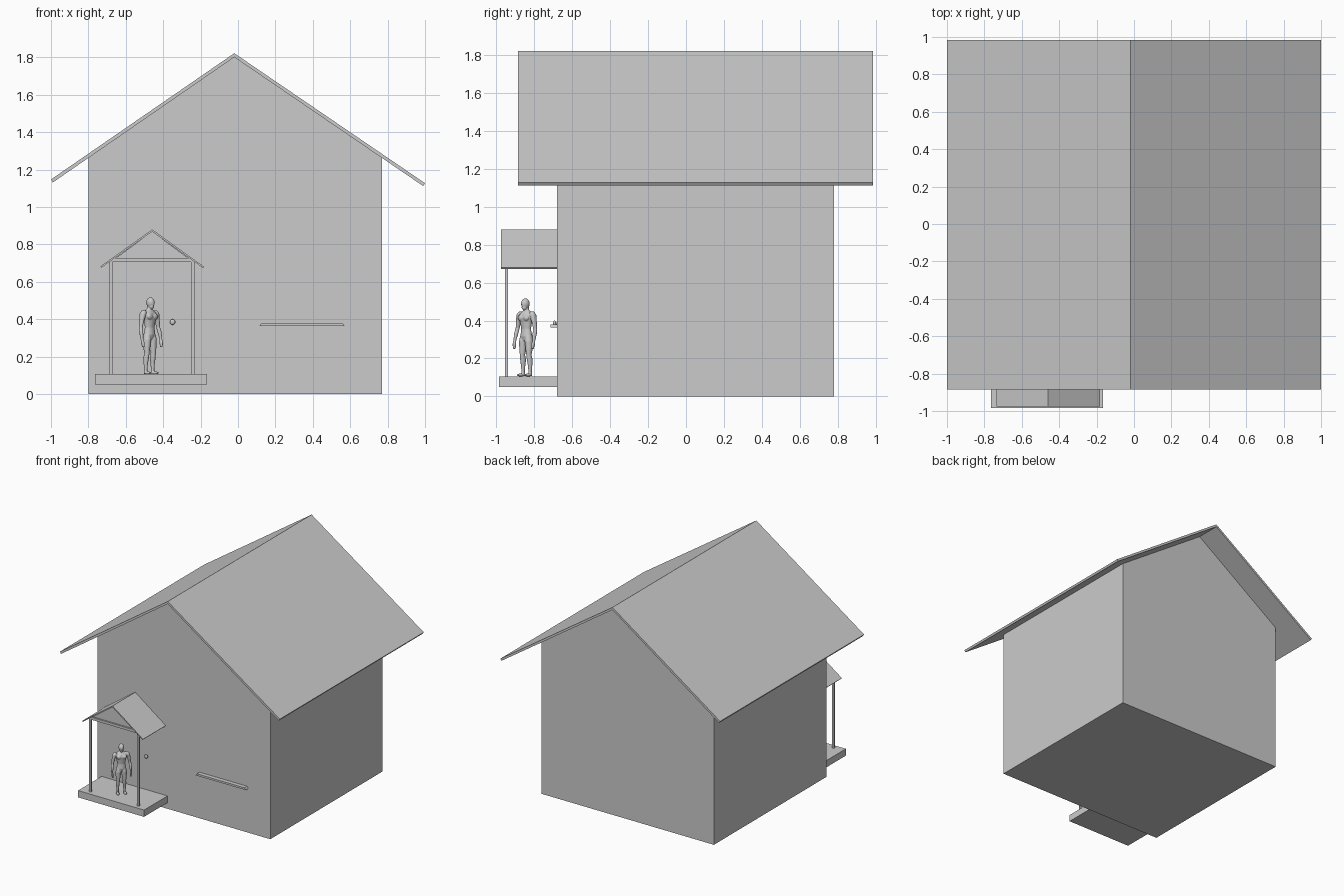
import bpy, bmesh, math
from mathutils import Matrix, Vector

if "Cube" in bpy.data.objects:
    bpy.data.objects.remove(bpy.data.objects["Cube"])


def finish(name, bm):
    bmesh.ops.recalc_face_normals(bm, faces=bm.faces)
    me = bpy.data.meshes.new(name)
    bm.to_mesh(me)
    bm.free()
    ob = bpy.data.objects.new(name, me)
    bpy.context.collection.objects.link(ob)
    return ob


def extrude_y(name, profile, y0, y1):
    """Extrude an (x, z) outline from y0 to y1."""
    bm = bmesh.new()
    face = bm.faces.new([bm.verts.new((x, y0, z)) for x, z in profile])
    ext = bmesh.ops.extrude_face_region(bm, geom=[face])["geom"]
    verts = [g for g in ext if isinstance(g, bmesh.types.BMVert)]
    bmesh.ops.translate(bm, verts=verts, vec=(0, y1 - y0, 0))
    return finish(name, bm)


def box(name, x0, x1, y0, y1, z0, z1):
    return extrude_y(name, [(x0, z0), (x1, z0), (x1, z1), (x0, z1)], y0, y1)


def loft(bm, rings, side=1, n=14):
    """Skin a closed tube through (x, y, z, rx, ry) ellipses."""
    loops = []
    for x, y, z, rx, ry in rings:
        loops.append([bm.verts.new((side * x + rx * math.cos(2 * math.pi * i / n),
                                    y + ry * math.sin(2 * math.pi * i / n), z))
                      for i in range(n)])
    for a, b in zip(loops, loops[1:]):
        for i in range(n):
            j = (i + 1) % n
            bm.faces.new((a[i], a[j], b[j], b[i]))
    bm.faces.new(loops[0])
    bm.faces.new(loops[-1])


def ball(bm, loc, size):
    m = Matrix.Translation(loc) @ Matrix.Diagonal(Vector((*size, 1)))
    bmesh.ops.create_uvsphere(bm, u_segments=16, v_segments=10, radius=1, matrix=m)


WALL = -0.68

# House body and main roof
extrude_y("house_walls", [(-0.80, 0), (0.77, 0), (0.77, 1.265), (-0.02, 1.803),
                          (-0.80, 1.267)], WALL, 0.78)
extrude_y("main_roof", [(-1, 1.147), (-0.02, 1.822), (1, 1.127), (0.99, 1.112),
                        (-0.02, 1.801), (-0.99, 1.131)], -0.885, 0.985)

# Porch floor, posts, pediment and little roof
box("porch_floor", -0.765, -0.165, -0.985, WALL, 0.05, 0.106)
for side, x in (("left", -0.679), ("right", -0.242)):
    box(f"porch_post_{side}", x - 0.009, x + 0.009, -0.954, -0.938, 0.106, 0.707)
extrude_y("porch_beam", [(-0.69, 0.705), (-0.228, 0.705), (-0.255, 0.726),
                         (-0.663, 0.726)], -0.958, -0.936)
extrude_y("porch_pediment", [(-0.68, 0.707), (-0.24, 0.707), (-0.459, 0.869)],
          -0.945, WALL)
extrude_y("porch_roof", [(-0.735, 0.683), (-0.459, 0.880), (-0.181, 0.680),
                         (-0.186, 0.673), (-0.459, 0.868), (-0.730, 0.676)],
          -0.975, WALL)

# Window sill with slanted ends
extrude_y("window_sill", [(0.113, 0.363), (0.571, 0.363), (0.558, 0.379),
                          (0.126, 0.379)], -0.714, WALL)

# Door knob
bm = bmesh.new()
ball(bm, (-0.35, -0.693, 0.385), (0.015, 0.008, 0.015))
bmesh.ops.create_cone(bm, cap_ends=True, segments=12, radius1=0.006, radius2=0.006,
                      depth=0.014, matrix=Matrix.Translation((-0.35, -0.685, 0.385))
                      @ Matrix.Rotation(math.pi / 2, 4, 'X'))
knob = finish("door_knob", bm)
knob.data.shade_smooth()

# Standing figure: torso and head, then mirrored limbs, fused by remesh
bm = bmesh.new()
loft(bm, [(0, 0.002, .188, .026, .020), (0, 0.002, .212, .036, .027),
          (0, 0, .25, .030, .021), (0, 0, .28, .036, .025), (0, 0, .308, .044, .029),
          (0, 0.002, .328, .044, .025), (0, 0.004, .342, .026, .018),
          (0, 0.002, .350, .014, .015), (0, -0.002, .378, .014, .015)])
ball(bm, (0, -0.005, .383), (.021, .025, .028))
ball(bm, (0, -0.013, .362), (.014, .015, .014))
ball(bm, (0, -0.029, .374), (.004, .006, .006))
for s in (-1, 1):
    loft(bm, [(.019, .002, .212, .017, .022), (.021, 0, .185, .021, .024),
              (.023, 0, .15, .019, .021), (.024, -.003, .112, .013, .015),
              (.025, .003, .085, .014, .017), (.026, .004, .055, .011, .012),
              (.026, .004, .025, .008, .010), (.026, .004, .001, .009, .012)], s)
    ball(bm, (s * .028, -.012, .007), (.012, .028, .0075))
    loft(bm, [(.042, .002, .341, .010, .012), (.049, .002, .325, .017, .019),
              (.058, .002, .29, .013, .015), (.065, .002, .253, .010, .011),
              (.069, -.004, .228, .011, .012), (.071, -.013, .188, .007, .008),
              (.070, -.017, .168, .008, .012), (.068, -.020, .145, .005, .008)], s)
    ball(bm, (s * .019, -.021, .308), (.020, .011, .016))
figure = finish("standing_figure", bm)
figure.location = (-0.472, -0.843, 0.106)
figure.rotation_euler.z = math.radians(45)
remesh = figure.modifiers.new("fuse", 'REMESH')
remesh.mode = 'VOXEL'
remesh.voxel_size = 0.0028
remesh.use_smooth_shade = True
soften = figure.modifiers.new("soften", 'SMOOTH')
soften.factor = 0.5
soften.iterations = 3
